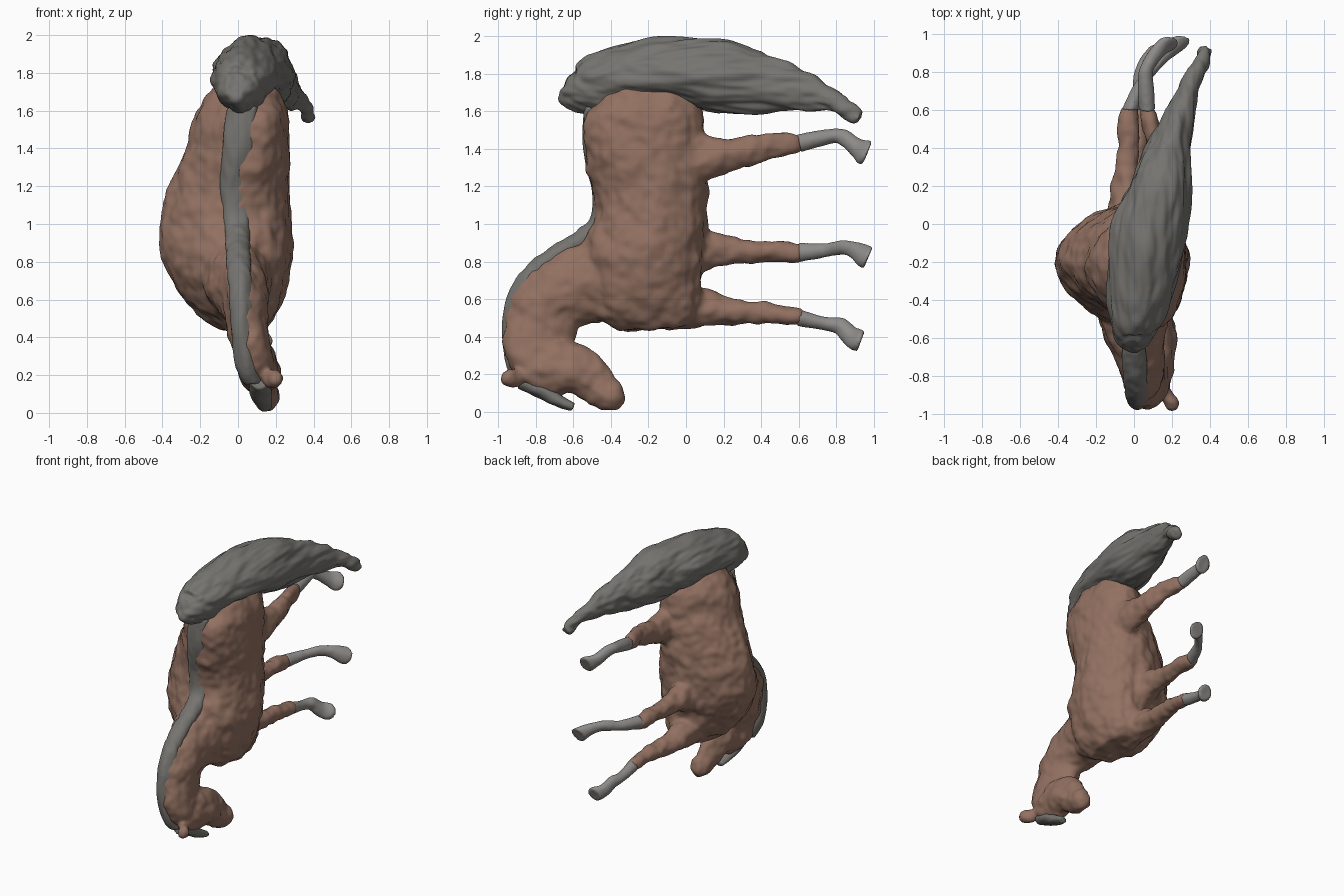
import bpy, bmesh, math
from mathutils import Vector, noise


def material(name, rgb):
    m = bpy.data.materials.new(name)
    m.diffuse_color = (*rgb, 1)
    return m


BROWN = material("chestnut", (0.29, 0.165, 0.12))
GREY = material("grey_hair", (0.18, 0.175, 0.16))
PALE = material("pale_sock", (0.27, 0.26, 0.25))


def spline(rows, steps=4):
    """Catmull-Rom interpolation of section rows."""
    out = []
    for i in range(len(rows) - 1):
        a, b, c, d = (rows[max(i - 1, 0)], rows[i], rows[i + 1], rows[min(i + 2, len(rows) - 1)])
        for k in range(steps):
            t = k / steps
            out.append([0.5 * (2 * q + (r - p) * t + (2 * p - 5 * q + 4 * r - s) * t * t
                               + (3 * q - p - 3 * r + s) * t ** 3)
                        for p, q, r, s in zip(a, b, c, d)])
    return out + [list(rows[-1])]


def power(v, e=1.1):
    """Slightly lozenge-shaped section."""
    return math.copysign(abs(v) ** e, v)


def loft(bm, rows, bow=0, sides=24):
    """Closed tube; row = x, y, z, half width in x, half depth. bow pulls spine and belly to +x."""
    rows = spline(rows)
    pts = [Vector(r[:3]) for r in rows]
    rings = []
    for i, r in enumerate(rows):
        tangent = pts[min(i + 1, len(pts) - 1)] - pts[max(i - 1, 0)]
        tangent.x = 0
        up = tangent.normalized().cross(Vector((1, 0, 0)))
        rings.append([bm.verts.new(pts[i]
                                   + Vector((r[3] * power(math.cos(a)) + bow * r[4] * math.sin(a) ** 2, 0, 0))
                                   + up * r[4] * power(math.sin(a)))
                      for a in (2 * math.pi * k / sides for k in range(sides))])
    for p, q in zip(rings, rings[1:]):
        for k in range(sides):
            n = (k + 1) % sides
            bm.faces.new((p[k], p[n], q[n], q[k]))
    bm.faces.new(rings[0][::-1])
    bm.faces.new(rings[-1])


def part(name, lofts, mat, amp=0.01, freq=(9, 9, 9), voxel=0.016, bowed=None):
    """Fuse lofts into one sculpted surface with organic lumps."""
    bm = bmesh.new()
    for rows in lofts:
        loft(bm, rows, 0.24 if rows is bowed else 0)
    bmesh.ops.recalc_face_normals(bm, faces=bm.faces)
    mesh = bpy.data.meshes.new(name)
    bm.to_mesh(mesh)
    bm.free()
    obj = bpy.data.objects.new(name, mesh)
    bpy.context.collection.objects.link(obj)
    bpy.context.view_layer.objects.active = obj
    mod = obj.modifiers.new("fuse", 'REMESH')
    mod.mode = 'VOXEL'
    mod.voxel_size = voxel
    mod = obj.modifiers.new("soften", 'SMOOTH')
    mod.iterations = 4
    for m in list(obj.modifiers):
        bpy.ops.object.modifier_apply(modifier=m.name)
    mesh = obj.data
    normals = [v.normal.copy() for v in mesh.vertices]
    for v, n in zip(mesh.vertices, normals):
        p = Vector(c * f for c, f in zip(v.co, freq))
        v.co += n * amp * (noise.noise(p) + 0.5 * noise.noise(p * 2.3))
    mesh.polygons.foreach_set("use_smooth", [True] * len(mesh.polygons))
    mesh.materials.clear()
    mesh.materials.append(mat)
    return obj


# Torso, rump to chest
torso = [(.04, -.25, 1.73, .16, .2), (.02, -.23, 1.6, .24, .31), (0, -.22, 1.4, .275, .32),
         (-.045, -.19, 1.2, .32, .305), (-.065, -.19, 1.0, .35, .305), (-.06, -.22, .85, .35, .33),
         (-.045, -.22, .7, .31, .31), (-.01, -.19, .55, .225, .28), (.02, -.18, .44, .12, .18)]
# Arched neck
neck = [(-.01, -.28, .75, .24, .24), (0, -.52, .69, .18, .22), (.03, -.72, .59, .125, .20),
        (.06, -.785, .41, .11, .19), (.09, -.80, .28, .10, .155), (.1, -.79, .18, .07, .09)]
# Head, poll to muzzle
head = [(.10, -.88, .20, .07, .06), (.11, -.80, .215, .095, .115), (.115, -.68, .235, .10, .15),
        (.125, -.57, .215, .095, .135), (.14, -.46, .13, .07, .10), (.145, -.40, .09, .07, .09),
        (.15, -.35, .09, .05, .065), (.15, -.33, .09, .025, .03)]
# Ear
ear = [(.14, -.86, .19, .035, .03), (.19, -.93, .18, .05, .05), (.20, -.985, .185, .03, .035)]
# Upper legs: hind, upper front, lower front
uppers = [
    [(.10, -.08, 1.38, .14, .20), (.12, .10, 1.35, .09, .125), (.12, .25, 1.37, .07, .087),
     (.11, .42, 1.41, .055, .075), (.07, .62, 1.43, .046, .05)],
    [(-.04, -.08, .86, .15, .17), (-.04, .12, .855, .09, .105), (-.04, .3, .86, .066, .068),
     (-.03, .5, .85, .056, .058), (-.02, .62, .85, .047, .053)],
    [(0, -.08, .57, .14, .14), (-.02, .12, .55, .09, .097), (0, .3, .53, .062, .065),
     (.02, .5, .52, .052, .052), (.03, .62, .50, .044, .044)]]
part("body", [torso, neck, head, ear] + uppers, BROWN, .016, bowed=torso)

# Pale lower legs with flared hooves
lowers = {
    "hind_lower_leg": [(.07, .60, 1.43, .047, .05), (.06, .78, 1.47, .04, .04), (.08, .84, 1.46, .042, .044),
                       (.12, .90, 1.415, .045, .048), (.17, .945, 1.385, .058, .07), (.18, .965, 1.375, .052, .065)],
    "upper_front_lower_leg": [(-.02, .60, .85, .047, .053), (.04, .74, .86, .037, .038), (.12, .84, .875, .04, .04),
                              (.18, .90, .86, .047, .047), (.23, .95, .83, .058, .062), (.24, .97, .82, .058, .062)],
    "lower_front_lower_leg": [(.03, .60, .50, .045, .045), (.03, .74, .47, .037, .038), (.05, .82, .455, .042, .047),
                              (.08, .87, .41, .047, .052), (.12, .905, .385, .057, .06), (.13, .93, .375, .052, .055)]}
for name, rows in lowers.items():
    part(name, [rows], PALE, .004, voxel=.009)

# Mane running into the stripe along the back
part("mane", [[(.02, -.50, 1.62, .09, .045), (0, -.505, 1.4, .085, .043), (-.01, -.46, 1.2, .085, .045),
               (-.01, -.465, 1.02, .07, .045), (0, -.55, .92, .065, .055), (0, -.71, .82, .065, .055),
               (.01, -.84, .70, .065, .06), (.02, -.905, .56, .065, .06), (.03, -.92, .40, .07, .055),
               (.05, -.89, .25, .07, .06), (.08, -.86, .16, .05, .05)]], GREY, .010, (12, 12, 4), .012)

# Forelock
part("forelock", [[(.11, -.88, .17, .05, .05), (.12, -.77, .12, .06, .05), (.13, -.68, .06, .05, .035),
                   (.14, -.60, .025, .035, .022)]], GREY, .008, (12, 6, 12), .009)

# Sweeping tail with streaked hair
part("tail", [[(-.01, -.645, 1.745, .055, .06), (0, -.59, 1.725, .11, .125), (.025, -.42, 1.755, .165, .17),
               (.055, -.2, 1.80, .195, .18), (.085, 0, 1.81, .205, .18), (.135, .2, 1.785, .16, .205),
               (.18, .4, 1.75, .115, .165), (.25, .6, 1.715, .082, .11), (.32, .78, 1.655, .052, .065),
               (.36, .87, 1.60, .04, .05), (.375, .92, 1.565, .037, .037)]], GREY, .019, (13, 3, 13), .012)
